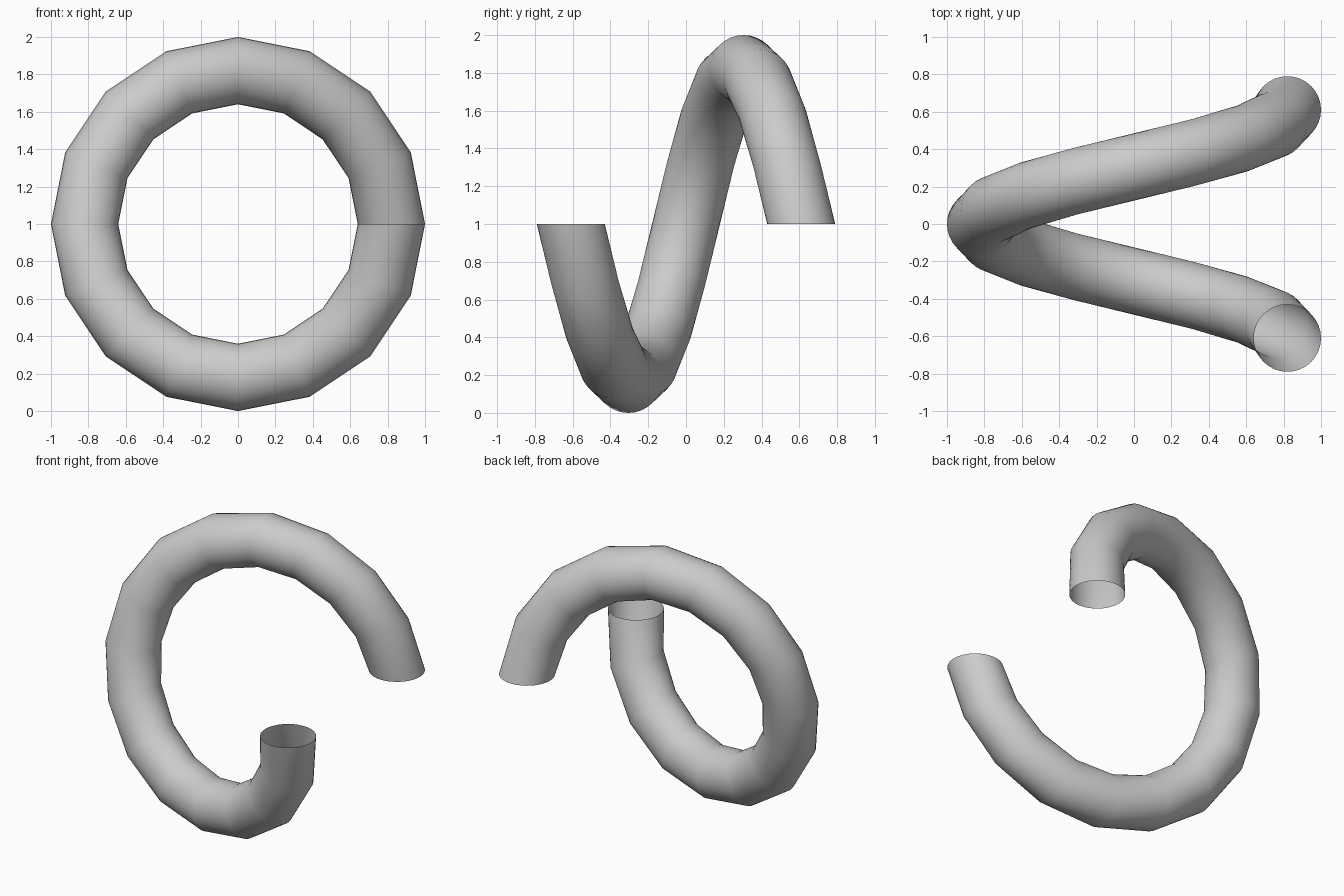
import bpy, bmesh
from math import cos, sin, tau

if "Cube" in bpy.data.objects:
    bpy.data.objects.remove(bpy.data.objects["Cube"])

STEPS, SIDES = 16, 32            # segments per turn, sides of the tube
COIL_R, TUBE_R, PITCH = 0.82, 0.18, 1.22

bm = bmesh.new()

# circular section swept one full turn about the y axis while advancing along y
rings = []
for i in range(STEPS + 1):
    t = tau * i / STEPS
    y0 = PITCH * (i / STEPS - 0.5)
    ring = []
    for j in range(SIDES):
        a = tau * j / SIDES
        r = COIL_R + TUBE_R * cos(a)
        ring.append(bm.verts.new((r * cos(t), y0 + TUBE_R * sin(a), 1 - r * sin(t))))
    rings.append(ring)

# tube wall, open at both ends
for r0, r1 in zip(rings, rings[1:]):
    for j in range(SIDES):
        k = (j + 1) % SIDES
        bm.faces.new((r0[j], r1[j], r1[k], r0[k])).smooth = True

mesh = bpy.data.meshes.new("coil_tube")
bm.to_mesh(mesh)
bm.free()
coil = bpy.data.objects.new("coil_tube", mesh)
bpy.context.collection.objects.link(coil)
